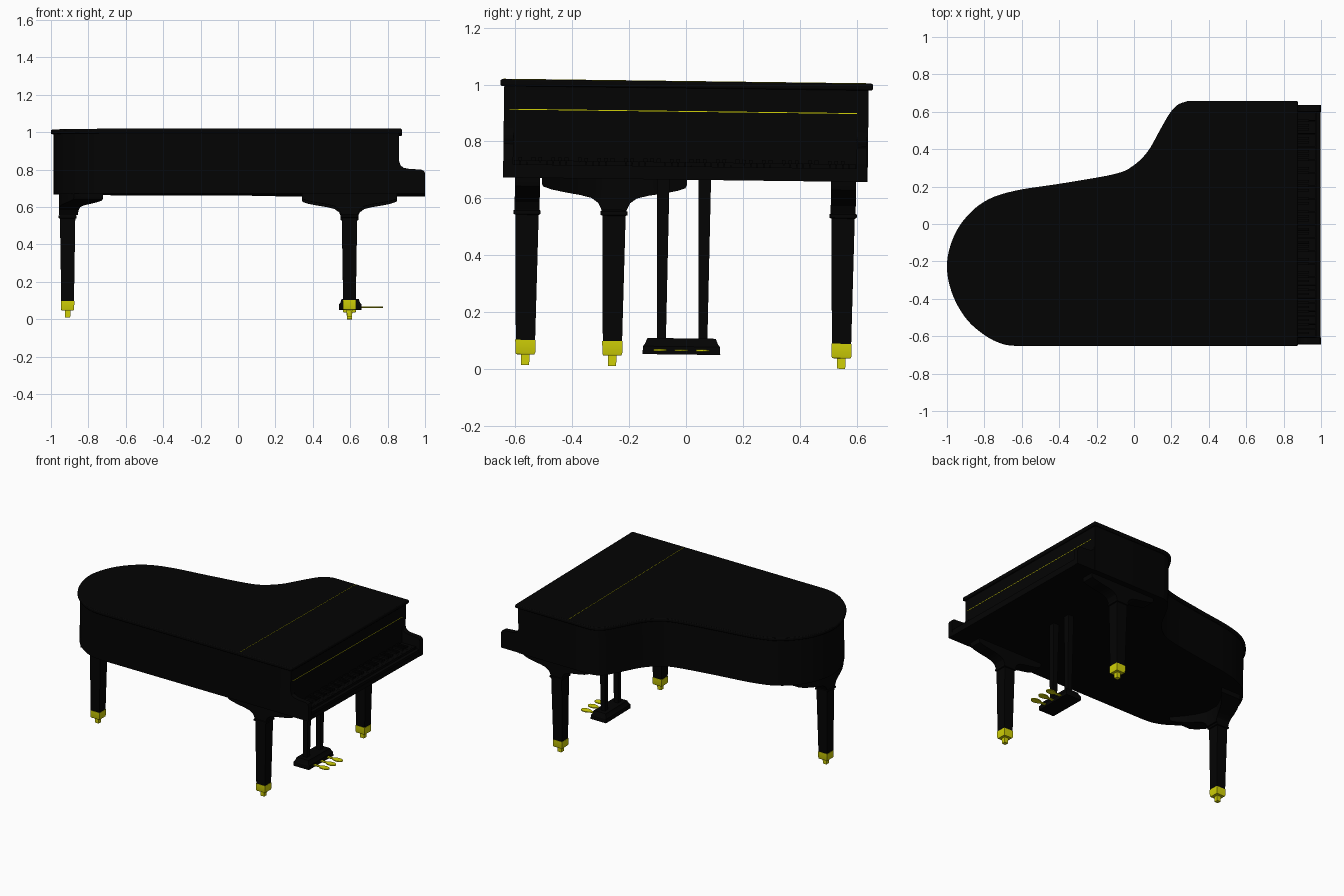
import bpy, bmesh
from math import cos, sin, pi
from mathutils import Vector, Matrix

if "Cube" in bpy.data.objects:
    bpy.data.objects.remove(bpy.data.objects["Cube"])

TILT = Matrix.Rotation(-0.0125, 4, 'X')   # whole instrument leans very slightly


def material(name, rgb):
    m = bpy.data.materials.new(name)
    m.diffuse_color = (*rgb, 1)
    m.use_nodes = True
    m.node_tree.nodes["Principled BSDF"].inputs["Base Color"].default_value = m.diffuse_color
    return m


BLACK = material("black_lacquer", (0.001, 0.001, 0.001))
GOLD = material("brass", (0.65, 0.65, 0.002))


def finish(name, bm, mat, bevel=0):
    bmesh.ops.recalc_face_normals(bm, faces=bm.faces)
    bm.transform(TILT)
    me = bpy.data.meshes.new(name)
    bm.to_mesh(me)
    bm.free()
    me.materials.append(mat)
    ob = bpy.data.objects.new(name, me)
    bpy.context.collection.objects.link(ob)
    if bevel:
        b = ob.modifiers.new("bevel", 'BEVEL')
        b.width, b.segments, b.limit_method = bevel, 2, 'ANGLE'
        b.angle_limit = 0.9
    bpy.ops.object.select_all(action='DESELECT')
    ob.select_set(True)
    bpy.context.view_layer.objects.active = ob
    bpy.ops.object.shade_smooth_by_angle(angle=0.5)
    return ob


def loft(bm, rings):
    """Skin a list of equal-length point rings and cap both ends."""
    vs = [[bm.verts.new(p) for p in r] for r in rings]
    n = len(vs[0])
    for a, b in zip(vs, vs[1:]):
        for i in range(n):
            bm.faces.new((a[i], a[(i + 1) % n], b[(i + 1) % n], b[i]))
    bm.faces.new(vs[0])
    bm.faces.new(vs[-1])


def prism(bm, outline, z0, z1):
    loft(bm, [[(x, y, z) for x, y in outline] for z in (z0, z1)])


def box(bm, x0, x1, y0, y1, z0, z1):
    prism(bm, [(x0, y0), (x1, y0), (x1, y1), (x0, y1)], z0, z1)


def post(name, cx, cy, levels, mat):
    """Rectangular stepped post; levels are (z, half x, half y)."""
    bm = bmesh.new()
    loft(bm, [[(cx + sx * hx, cy + sy * hy, z) for sx, sy in
               ((-1, -1), (1, -1), (1, 1), (-1, 1))] for z, hx, hy in levels])
    return finish(name, bm, mat)


def spline(pts, steps=5):
    p = [Vector(q) for q in pts]
    p = [2 * p[0] - p[1]] + p + [2 * p[-1] - p[-2]]
    out = []
    for a, b, c, d in zip(p, p[1:], p[2:], p[3:]):
        for i in range(steps):
            t = i / steps
            out.append(0.5 * (2 * b + (c - a) * t + (2 * a - 5 * b + 4 * c - d) * t * t
                              + (3 * b - a - 3 * c + d) * t ** 3))
    return out + [p[-2]]


def inset(poly, d):
    """Shrink a clockwise outline by d with mitred corners."""
    out = []
    for i, p in enumerate(poly):
        e1 = (p - poly[i - 1]).normalized()
        e2 = (poly[(i + 1) % len(poly)] - p).normalized()
        n1, n2 = Vector((e1.y, -e1.x)), Vector((e2.y, -e2.x))
        out.append(p + (n1 + n2) * d / (1 + n1.dot(n2)))
    return out


# Lid outline: straight spine, round tail, S-shaped bent side
curve = [(-0.62, -0.653), (-0.70, -0.642), (-0.79, -0.60), (-0.89, -0.515), (-0.965, -0.39),
         (-1.0, -0.245), (-0.98, -0.11), (-0.915, 0.015), (-0.80, 0.12), (-0.64, 0.177),
         (-0.38, 0.218), (-0.10, 0.268), (0.0, 0.315), (0.075, 0.39), (0.135, 0.495),
         (0.19, 0.59), (0.235, 0.638), (0.29, 0.658)]
outline = [Vector((0.876, -0.653))] + spline(curve) + [Vector((0.876, 0.658))]
outline = [p - Vector((0, 0.0125)) for p in outline]

bm = bmesh.new()
prism(bm, outline, 0.987, 1.011)
finish("lid", bm, BLACK, 0.006)

# Case with flat underside
bm = bmesh.new()
prism(bm, inset(outline, 0.015), 0.665, 0.99)
finish("case", bm, BLACK)

# Brass hinge on the lid and strip on the front board
bm = bmesh.new()
box(bm, 0.464, 0.466, -0.655, 0.637, 1.008, 1.0125)
finish("lid_hinge", bm, GOLD)
bm = bmesh.new()
box(bm, 0.855, 0.862, -0.632, 0.59, 0.904, 0.907)
finish("front_board_strip", bm, GOLD)

# Curved key cheeks at both ends of the keyboard
Y0, Y1 = -0.652, 0.626
cheek = [(0.84, 0.665), (1.0, 0.665), (1.0, 0.772), (0.995, 0.784), (0.98, 0.792), (0.91, 0.797),
         (0.885, 0.802), (0.869, 0.815), (0.861, 0.84), (0.86, 0.985), (0.84, 0.985)]
for side, y in (("front", Y0), ("back", Y1 - 0.035)):
    bm = bmesh.new()
    loft(bm, [[(x, yy, z) for x, z in cheek] for yy in (y, y + 0.035)])
    finish(side + "_key_cheek", bm, BLACK)

# Key bed, key slip and keys
bm = bmesh.new()
box(bm, 0.85, 0.998, Y0 + 0.03, Y1 - 0.03, 0.665, 0.695)
box(bm, 0.972, 0.995, Y0 + 0.03, Y1 - 0.03, 0.69, 0.712)
finish("key_bed", bm, BLACK)
k0, k1 = Y0 + 0.037, Y1 - 0.037
w = (k1 - k0) / 52
naturals, sharps = bmesh.new(), bmesh.new()
for i in range(52):
    y = k0 + i * w
    box(naturals, 0.85, 0.97, y + 0.0006, y + w - 0.0006, 0.694, 0.727)
    if i % 7 in (0, 2, 3, 5, 6) and i < 51:
        box(sharps, 0.85, 0.935, y + 0.72 * w, y + 1.28 * w, 0.72, 0.738)
finish("natural_keys", naturals, BLACK)
finish("sharp_keys", sharps, BLACK)

# Legs: block, collar, tapered shaft, brass shoe and caster, curved bracket
half = [(0.255, 0.645), (0.25, 0.635), (0.22, 0.625), (0.17, 0.615), (0.12, 0.607),
        (0.08, 0.597), (0.056, 0.58), (0.044, 0.555)]
stations = [(-t, z) for t, z in half] + [(t, z) for t, z in reversed(half)]
for name, x, y in (("front_leg", 0.596, -0.566), ("back_leg", 0.596, 0.546),
                   ("tail_leg", -0.911, -0.26)):
    tail = name == "tail_leg"
    shaft = [(0.69, 0.044), (0.552, 0.044), (0.55, 0.048), (0.538, 0.048), (0.535, 0.041),
             (0.095, 0.034)]
    post(name, x, y, [(z, h, h) for z, h in shaft], BLACK)
    shoe = [(0.095, 0.036), (0.05, 0.035), (0.044, 0.032), (0.043, 0.015), (0.007, 0.014)]
    post(name + "_shoe", x, y, [(z, h, h) for z, h in shoe], GOLD)
    bm = bmesh.new()
    rings = []
    for t, z in stations:
        ring = []
        for s, zz in ((-0.044, z), (0.044, z), (0.044, 0.69), (-0.044, 0.69)):
            # the tail bracket bends with the rim
            ring.append((x + s * (1 + 3 * abs(t)) + 0.03 * abs(t) + 1.6 * t * t, y + t, zz)
                        if tail else (x + t, y + s, zz))
        rings.append(ring)
    loft(bm, rings)
    finish(name + "_bracket", bm, BLACK)

# Pedal lyre: two pillars, foot box and three pedals
for side, y in (("front", -0.088), ("back", 0.058)):
    post(side + "_lyre_pillar", 0.596, y,
         [(0.69, 0.022, 0.022), (0.10, 0.016, 0.016)], BLACK)
post("pedal_box", 0.60, -0.017,
     [(0.05, 0.060, 0.137), (0.078, 0.060, 0.135), (0.088, 0.052, 0.128), (0.107, 0.046, 0.12)],
     BLACK)
for i in range(3):
    y = -0.017 + (i - 1) * 0.075
    pedal = [(0.64, y - 0.009), (0.70, y - 0.009)]
    pedal += [(0.738 + 0.037 * cos(a), y + 0.024 * sin(a))
              for a in (pi * (k / 8 - 0.85) for k in range(14))]
    pedal += [(0.70, y + 0.009), (0.64, y + 0.009)]
    bm = bmesh.new()
    prism(bm, pedal, 0.062, 0.068)
    finish(f"pedal_{i + 1}", bm, GOLD)
